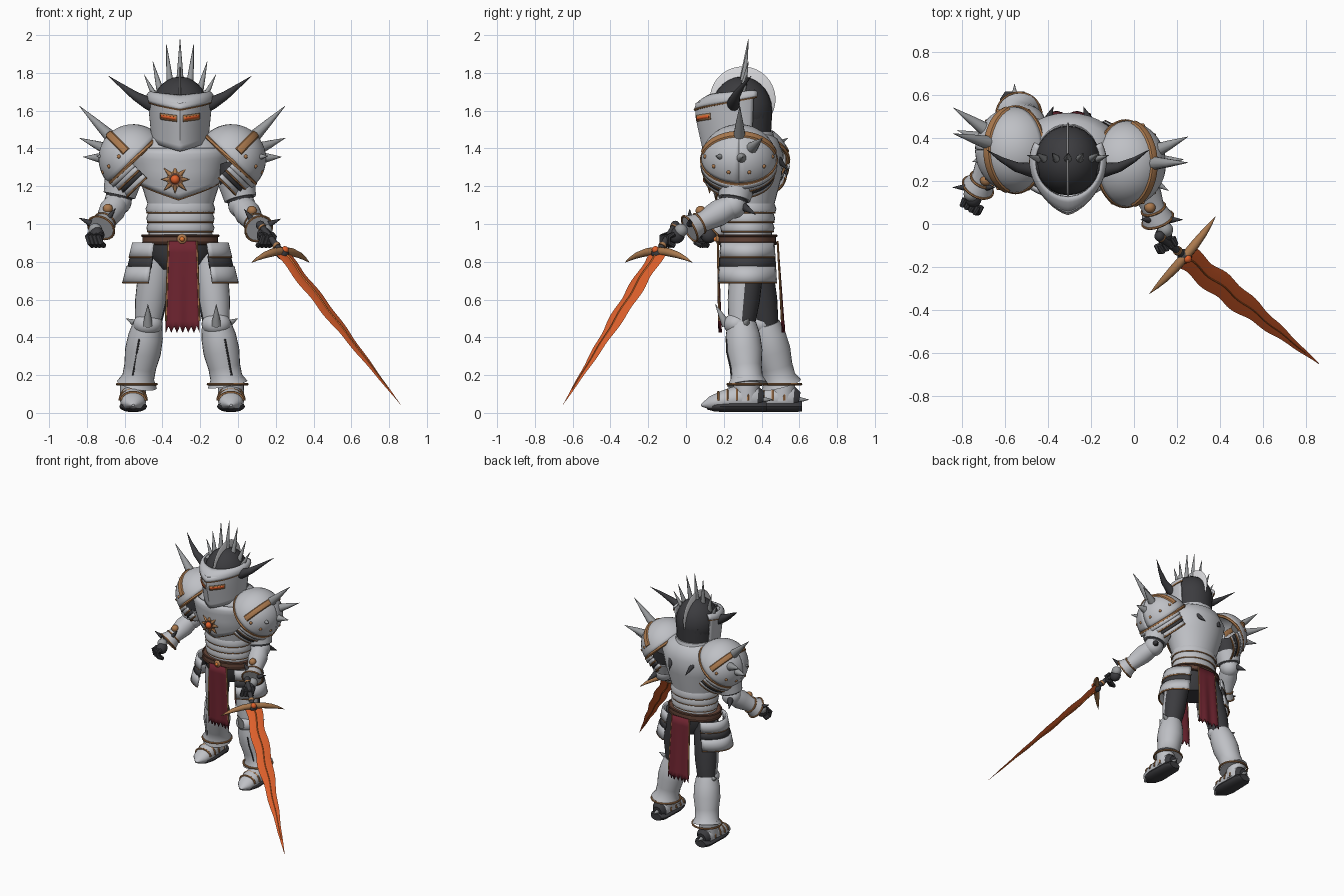
import bpy, bmesh
from math import sin, cos, pi, radians
from mathutils import Vector as V

old = bpy.data.objects.get("Cube")
if old:
    bpy.data.objects.remove(old)

def paint(name, *rgb):
    m = bpy.data.materials.new(name)
    m.use_nodes = True
    m.diffuse_color = (*rgb, 1)
    bsdf = next(n for n in m.node_tree.nodes if n.type == 'BSDF_PRINCIPLED')
    bsdf.inputs["Base Color"].default_value = (*rgb, 1)
    bsdf.inputs["Roughness"].default_value = 0.6
    return m

silver = paint("silver plate", .52, .53, .56)
dark = paint("dark steel", .045, .045, .05)
bronze = paint("bronze trim", .4, .19, .075)
steel = paint("spike steel", .32, .33, .34)
red = paint("red cloth", .16, .018, .03)
brown = paint("brown leather", .13, .06, .04)
orange = paint("fiery blade", .75, .12, .025)
glow = paint("bright ridge", .85, .22, .04)
pale = paint("pale crest", .7, .7, .72)
made = []
X, Y, Z = V((1, 0, 0)), V((0, 1, 0)), V((0, 0, 1))

def finish(bm, name, mat):
    bmesh.ops.recalc_face_normals(bm, faces=bm.faces)
    me = bpy.data.meshes.new(name)
    bm.to_mesh(me)
    bm.free()
    me.materials.append(mat)
    ob = bpy.data.objects.new(name, me)
    bpy.context.collection.objects.link(ob)
    made.append(ob)
    return ob

def sweep(name, pts, radii, mat, n=16, ref=Y, loop=False):
    """Elliptical sections along a path; each radius is a number or a pair."""
    pts = [V(p) for p in pts]
    k = len(pts)
    if not isinstance(radii, list):
        radii = [radii] * k
    bm, rings = bmesh.new(), []
    for i, (p, r) in enumerate(zip(pts, radii)):
        t = pts[(i + 1) % k] - pts[i - 1] if loop else pts[min(i + 1, k - 1)] - pts[max(i - 1, 0)]
        t.normalize()
        u = V(ref).cross(t)
        u = (u if u.length > .05 else X.cross(t)).normalized()
        w = t.cross(u)
        a, b = r if isinstance(r, tuple) else (r, r)
        rings.append([bm.verts.new(p + u * a * cos(2 * pi * j / n) + w * b * sin(2 * pi * j / n)) for j in range(n)])
    for i in range(k if loop else k - 1):
        p, q = rings[i], rings[(i + 1) % k]
        for j in range(n):
            bm.faces.new((p[j], p[(j + 1) % n], q[(j + 1) % n], q[j]))
    if not loop:
        bm.faces.new(rings[0])
        bm.faces.new(rings[-1])
    return finish(bm, name, mat)

def sheet(name, f, nu, nv, mat, thick=.012, trim=0):
    """Curved plate from f(u, v), with an optional bronze lower edge."""
    bm = bmesh.new()
    g = [[bm.verts.new(f(i / nu, j / nv)) for j in range(nv + 1)] for i in range(nu + 1)]
    for i in range(nu):
        for j in range(nv):
            bm.faces.new((g[i][j], g[i + 1][j], g[i + 1][j + 1], g[i][j + 1]))
    ob = finish(bm, name, mat)
    mod = ob.modifiers.new("thickness", 'SOLIDIFY')
    mod.thickness, mod.offset = thick, 0
    if trim:
        sweep(name + "_trim", [f(i / nu, 1) for i in range(nu + 1)], trim, bronze, 6, Z)

def spike(name, a, b, r, mat=steel):
    a, b = V(a), V(b)
    sweep(name, [a, a.lerp(b, .5), b], [r, r * .55, .001], mat, 10)

def around(cx, cy, rx, ry, a, z):
    return V((cx + rx * sin(a), cy - ry * cos(a), z))

def hoop(name, cx, cy, z, rx, ry, r, mat=bronze):
    sweep(name, [around(cx, cy, rx, ry, 2 * pi * i / 28, z) for i in range(28)], r, mat, 8, Z, True)

def ball(name, c, r, mat, scale=(1, 1, 1)):
    bm = bmesh.new()
    bmesh.ops.create_uvsphere(bm, u_segments=24, v_segments=14, radius=r)
    bmesh.ops.scale(bm, vec=scale, verts=bm.verts)
    bmesh.ops.translate(bm, vec=c, verts=bm.verts)
    finish(bm, name, mat)

def darken(ob, rule):
    ob.data.materials.append(dark)
    for f in ob.data.polygons:
        f.material_index = int(rule(f.normal))

cx, cy = -.305, .325

# Torso, breastplate and waist bands
prof = [(.93, .17, .13), (1.0, .165, .13), (1.1, .172, .142), (1.25, .22, .182),
        (1.37, .25, .192), (1.45, .2, .16), (1.5, .1, .09)]
def size(z):
    for (z0, a0, b0), (z1, a1, b1) in zip(prof, prof[1:]):
        if z <= z1:
            t = (z - z0) / (z1 - z0)
            return a0 + (a1 - a0) * t, b0 + (b1 - b0) * t

sweep("torso", [(cx, cy, p[0]) for p in prof], [p[1:] for p in prof], silver, 32)
def breast(u, v):
    a = radians(200) * (u - .5)
    low = 1.13 + .07 * abs(a)
    z = 1.4 + (low - 1.4) * v
    rx, ry = size(z)
    return around(cx - .01, cy, rx + .012, ry + .014, a, z)
sheet("breastplate", breast, 32, 8, silver, trim=.007)
for z in (.98, 1.03, 1.08):
    rx, ry = size(z)
    sweep("waist_band", [(cx, cy, z + d) for d in (-.02, 0, .028)], [(rx + .008, ry + .008), (rx + .014, ry + .014), (rx + .004, ry + .004)], silver, 32)
    hoop("waist_trim", cx, cy, z - .02, rx + .006, ry + .006, .0045)
sweep("belt", [(cx, cy, .895), (cx, cy, .94)], (.2, .152), brown, 32)
for z in (.897, .938):
    hoop("belt_edge", cx, cy, z, .201, .153, .007, brown)
ball("belt_buckle", (-.296, .17, .92), .027, bronze, (1, .5, 1))
ball("buckle_stone", (-.296, .158, .92), .013, glow)
for s in (-1, 1):
    spike("back_spike", (cx + s * .1, .47, 1.36), (cx + s * .07, .545, 1.28), .025, dark)

# Sun emblem
e = V((-.333, .125, 1.236))
sweep("sun_disc", [e + Y * .015, e - Y * .008], .044, bronze, 20)
sweep("sun_well", [e, e - Y * .012], .034, brown, 20)
ball("sun_core", e - Y * .012, .024, orange)
for i in range(8):
    d = V((sin(i * pi / 4), 0, cos(i * pi / 4)))
    spike("sun_ray", e + d * .035, e + d * (.085 if i % 2 else .075), .014, bronze)

# Cloth hanging in front and behind
for name, y, lean in (("front_cloth", .168, .012), ("back_cloth", .485, .03)):
    def cloth(u, v):
        z = .91 - .485 * v + (.035 * (round(u * 12) % 2) if v > .99 else 0)
        return V((-.293 + (u - .5) * (.15 + .03 * v), y + lean * v + .006 * sin(u * 12) * v, z))
    sheet(name, cloth, 12, 8, red, .008)
    for u in (0, 1):
        sweep(name + "_border", [cloth(u, i / 8) for i in range(8)], .006, bronze, 6)

# Helmet: dark skull, hood, pointed visor, brow, eye slits, gorget
hx, hy = -.307, .285
ball("skull_cap", (hx, hy + .01, 1.6), 1, dark, (.153, .162, .18))
sweep("hood", [(hx, hy + .02, z) for z in (1.4, 1.48, 1.6)], [(.13, .14), (.14, .145), (.146, .152)], dark, 28)
def helm(a, z, grow=0):
    nose = max(0, 1 - abs(a) / 1.3) * (.07 - .12 * abs(z - 1.57))
    drop = (z - 1.6) * .1
    return around(hx, hy, .16 + drop + grow, .163 + drop + nose + grow, a, z)
def visor(u, v):
    a = radians(230) * (u - .5)
    top, low = 1.64 + .025 * abs(a), 1.385 + .04 * abs(a)
    return helm(a, top + (low - top) * v)
def brow(u, v):
    a = radians(240) * (u - .5)
    lower = helm(a, 1.605 + .033 * abs(a), .008)
    upper = around(hx, hy, .15, .158, a, 1.68 + .012 * abs(a))
    bulge = around(0, 0, .008, .014, a, .006) * sin(pi * v)
    return upper.lerp(lower, v) + bulge
sheet("visor", visor, 32, 8, silver)
sheet("brow", brow, 32, 5, silver, trim=.007)
for s in (-1, 1):
    for nm, lo, wd, ht, g, m in (("eye_frame", .1, .58, .034, .008, bronze), ("eye_slit", .14, .5, .016, .011, orange)):
        sheet(nm, lambda u, v: helm(s * (lo + wd * u), 1.558 + .012 * u + ht * (.5 - v), g), 8, 1, m, .004)
sweep("gorget", [(hx, hy + .03, z) for z in (1.36, 1.42, 1.49)], [(.18, .17), (.165, .16), (.14, .145)], silver, 28)

# Crest fin, spike crown and horns
sweep("crest_fin", [(hx + d, .3, 1.66) for d in (-.006, 0, .006)], [.162, .174, .162], pale, 40)
for i in range(-2, 3):
    spike("crown_spike", (hx + .052 * i, .3, 1.75 - .012 * i * i), (hx + .072 * i, .33, 1.98 - .03 * i * i), .02)
for s in (-1, 1):
    sweep("horn", [(hx + s * x, y, z) for x, y, z in ((.1, .27, 1.615), (.17, .25, 1.64), (.24, .265, 1.68), (.31, .3, 1.732), (.378, .345, 1.783))], [.042, .034, .023, .012, .001], dark, 12)
    spike("temple_spike", (hx + s * .13, .3, 1.67), (hx + s * .19, .32, 1.79), .018)

# Pauldrons with lames, trims, rivets and spikes
for s, c in ((1, V((-.04, .28, 1.34))), (-1, V((-.55, .345, 1.34)))):
    pole, out = V((s * .7, 0, .714)), V((s * .714, 0, -.7))
    def dome(az, po, g=1.0):
        return c + (out * cos(az) * sin(po) * .18 + Y * sin(az) * sin(po) * .195 + pole * cos(po) * .185) * g
    sheet("pauldron", lambda u, v: dome(2 * pi * u, .02 + 1.55 * v), 36, 10, silver, trim=.012)
    for k, m in enumerate((silver, silver, dark, silver)):
        def lame(u, v):
            p = dome(radians(170) * (u - .5), pi / 2, 1 - .03 * k + .03 * v)
            return p - pole * (.028 * (k + v)) + out * .005
        sheet("shoulder_lame", lame, 20, 2, m, .01, trim=.007 if k % 2 else 0)
    sweep("pauldron_ridge", [dome(pi / 2, -1.25 + .125 * i, 1.01) for i in range(21)], (.024, .015), bronze, 8, pole)
    for az in (-1.3, -.8, -.3, .3, .8, 1.3):
        ball("rivet", dome(az, 1.2, 1.01), .011, bronze)
    for x, y, z, r in ((.29, .04, .285, .036), (.29, .16, .115, .036), (.27, .055, .015, .034), (.2, -.09, .02, .024)):
        t = V((s * x, y - s * .035, z))
        spike("pauldron_spike", c + t.normalized() * .155, c + t, r)

# Arms, cuffs and gauntlets
arms = {1: [(-.03, .29, 1.32), (.02, .25, 1.1), (.11, .02, .975), (.15, -.08, .925)],
        -1: [(-.59, .35, 1.32), (-.635, .34, 1.12), (-.725, .17, .98), (-.755, .1, .925)]}
for s, path in arms.items():
    sh, el, wr, ha = map(V, path)
    sweep("upper_arm", [sh, sh.lerp(el, .5), el], [.09, .088, .065], dark)
    sweep("arm_plate", [sh.lerp(el, .45), sh.lerp(el, .85)], [.098, .085], silver)
    ball("elbow", el, .072, silver)
    spike("elbow_spike", el + V((s * .02, .04, 0)), el + V((s * .06, .12, -.05)), .028, dark)
    ts = (0, .35, .75, .8, 1)
    sweep("forearm", [el.lerp(wr, t) for t in ts], [.06, .07, .053, .058, .075], silver, 20)
    ax = (wr - el).normalized()
    u = ax.cross(Z).normalized()
    w = ax.cross(u)
    for t, r in ((.78, .057), (1, .075)):
        rim = [el.lerp(wr, t) + (u * cos(i * pi / 10) + w * sin(i * pi / 10)) * r for i in range(20)]
        sweep("cuff_trim", rim, .006, bronze, 6, ax, True)
    mid = el.lerp(wr, .6)
    ball("forearm_badge", mid + V((0, -.035, .045)), .026, bronze)
    for d in (V((s * .09, 0, .04)), V((-s * .06, 0, .08))):
        spike("cuff_spike", wr + d * .6, wr + d * 1.3, .018, dark)
    ball("palm", wr.lerp(ha, .7), .043, dark, (.9, 1, 1))
    ball("hand_plate", wr.lerp(ha, .55) + V((s * .014, .008, .018)), .036, steel)
    for i in range(4):
        b = ha + V((s * .02 * (i - 1.5), .012 * (i - 1.5), .02))
        sweep("finger", [b, b + V((s * .012, -.03, -.01)), b + V((0, -.03, -.045)), b + V((-s * .015, 0, -.06))], .014, dark, 8)

# Sword: grip, guard and wavy blade
g0, tip = V((.235, -.15, .845)), V((.86, -.65, .045))
d = (tip - g0).normalized()
side = V((.65, .76, 0)).normalized()
flat = d.cross(side)
sweep("sword_grip", [g0 - d * .2, g0], .017, dark, 12)
for t in (.05, .19):
    sweep("grip_ring", [g0 - d * t, g0 - d * (t + .015)], .022, bronze, 12)
ball("pommel", g0 - d * .21, .024, dark)
ball("guard_boss", g0, .034, dark)
ball("guard_gem", g0 + flat * .025, .02, orange)
for s in (-1, 1):
    sweep("guard_arm", [g0 + side * s * t - V((.2, -.1, 1)) * (1.1 * t * t - .012) for t in (0, .07, .14, .19, .235)], [.022, .022, .017, .01, .001], bronze, 10, flat)
ts = [i / 40 for i in range(41)]
core = [g0.lerp(tip, t) + side * .007 * sin(t * 28) * (1 - t) for t in ts]
sweep("blade", core, [(.001 + .056 * min(1, 1.6 * (1 - t)) * (1 + .07 * cos(t * 28)), .001 + .014 * (1 - t)) for t in ts], orange, 4, flat)
sweep("blade_ridge", core[:37], [(.001 + .012 * (1 - t), .004 + .016 * (1 - t)) for t in ts[:37]], glow, 4, flat)

# Pelvis and side skirt plates
sweep("pelvis", [(cx, cy, z) for z in (.76, .84, .92)], [(.1, .1), (.18, .135), (.18, .138)], dark, 24)
for s in (-1, 1):
    for top, low, m in ((.9, .825, silver), (.83, .765, dark), (.775, .69, silver)):
        def skirt(u, v):
            a = s * (pi / 2) + radians(112) * (u - .5)
            z = top + (low - top) * v
            flare = (.93 - z) * .25
            return around(cx, cy, .242 + flare - .006 * (m == dark), .165 + flare * .3, a, z)
        sheet("hip_plate", skirt, 18, 2, m, .012, trim=.007 if m == silver else 0)

# Legs and boots
for s, path in ((1, ((-.155, .33, .88), (-.115, .295, .47), (-.055, .325, .15), -.037, .08)),
                (-1, ((-.42, .35, .88), (-.477, .42, .47), (-.535, .505, .15), -.555, .27))):
    hip, kn, an = (V(p) for p in path[:3])
    fx, toe = path[3:]
    thigh = sweep("thigh", [hip.lerp(kn, t) for t in (0, .3, .7, 1)], [.08, .09, .085, .07], silver, 24)
    darken(thigh, lambda n: n.y > .1 or n.x * s < -.85 or n.z > .9)
    ts = (0, .2, .45, .7, .88, 1)
    sweep("shin", [kn.lerp(an, t) for t in ts], [.078, .092, .096, .085, .085, .107], silver, 24)
    hoop("shin_trim", an.x, an.y, an.z + .002, .104, .104, .007)
    sweep("shin_groove", [kn.lerp(an, t) + V((s * .03, -r, 0)) for t, r in ((.25, .086), (.45, .09), (.7, .079), (.85, .078))], .0055, dark, 6)
    ball("knee_cap", kn - Y * .025, .078, silver, (1, .9, .8))
    spike("knee_spike", kn + V((0, -.08, -.005)), kn + V((0, -.14, .105)), .027)
    spike("knee_fin", kn + V((s * .06, .02, 0)), kn + V((s * .115, .04, .03)), .022)
    heel = toe + .33
    ys = [heel, heel - .03, heel - .12, toe + .12, toe + .05, toe]
    boot = sweep("boot", [(fx, y, z) for y, z in zip(ys, (.07, .075, .08, .065, .05, .04))],
          [(.035, .04), (.06, .065), (.066, .072), (.07, .055), (.055, .037), (.008, .006)], silver, 18, Z)
    darken(boot, lambda n: n.y > .3)
    sweep("boot_ankle", [(fx, heel - .09, .06), (fx, heel - .09, .19)], [.068, .07], silver, 18)
    sweep("sole", [(fx, y, .034) for y in (heel + .015, heel - .02, toe + .13, toe + .07, toe + .03)],
          [(.045, .026), (.068, .031), (.074, .031), (.06, .027), (.02, .016)], dark, 14, Z)
    for y, r, h in ((toe + .09, .065, .045), (toe + .14, .071, .058), (toe + .19, .07, .075), (toe + .25, .067, .078)):
        sweep("boot_trim", [(fx + r * cos(a * pi / 12), y, .065 + h * sin(a * pi / 12)) for a in range(13)], .007, bronze, 6)
    spike("heel_spur", (fx, heel - .02, .07), (fx, heel + .05, .07), .02)

# Smooth shading with sharp edges kept
bpy.ops.object.select_all(action='DESELECT')
for ob in made:
    ob.select_set(True)
bpy.context.view_layer.objects.active = made[0]
bpy.ops.object.shade_smooth_by_angle(angle=radians(40))
